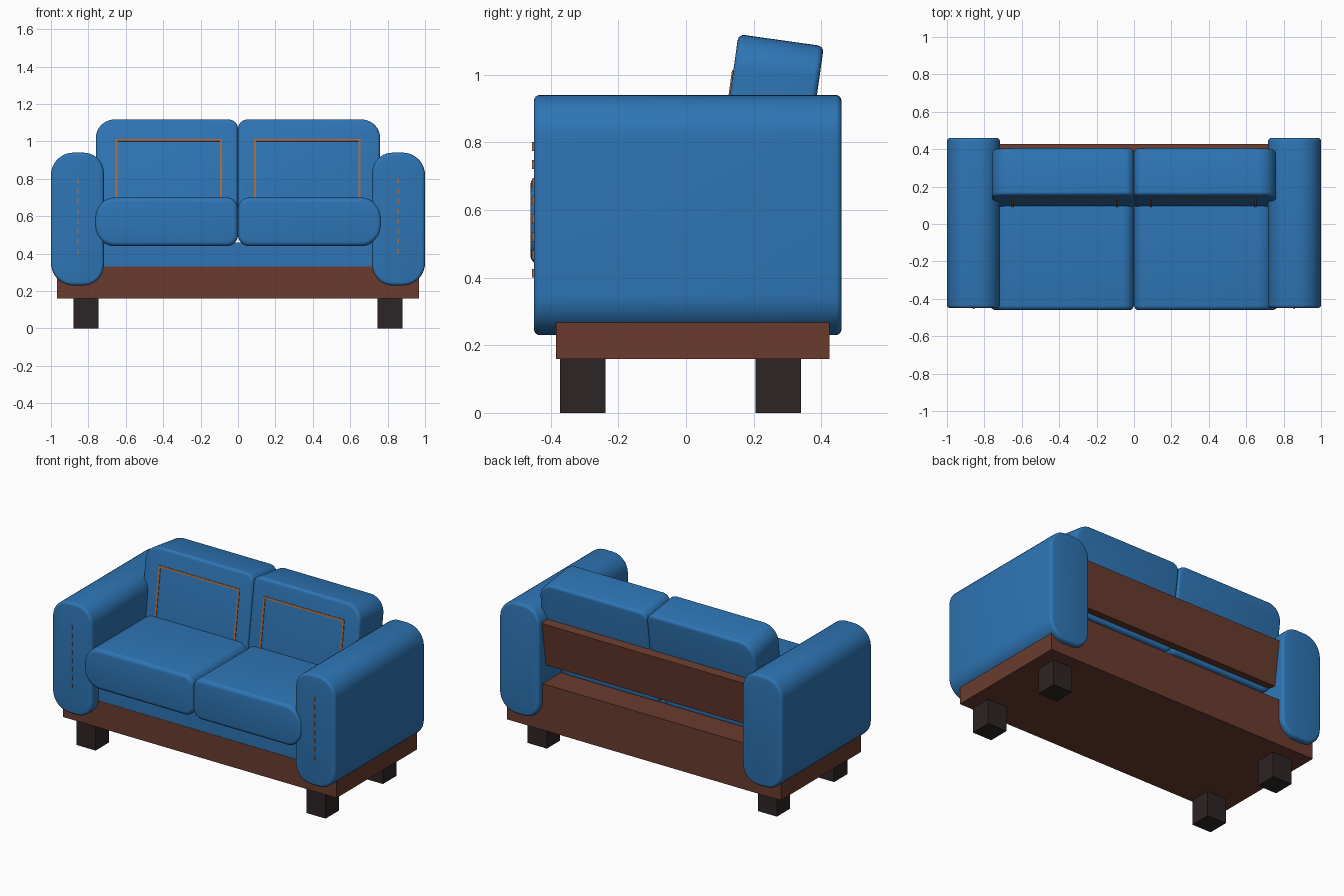
import bpy, bmesh, math
from mathutils import Matrix

if "Cube" in bpy.data.objects:
    bpy.data.objects.remove(bpy.data.objects["Cube"])


def material(name, rgb):
    m = bpy.data.materials.new(name)
    m.diffuse_color = (*rgb, 1)
    m.use_nodes = True
    m.node_tree.nodes["Principled BSDF"].inputs["Base Color"].default_value = m.diffuse_color
    return m


BLUE = material("blue_fabric", (0.027, 0.178, 0.46))
WOOD = material("brown_wood", (0.142, 0.044, 0.027))
DARK = material("dark_leg_wood", (0.027, 0.018, 0.018))
THREAD = material("orange_thread", (0.42, 0.15, 0.05))

# Frame shared by the leaning back parts: origin at the lower front edge of the back cushions
LEAN = Matrix.Translation((0, 0.0785, 0.575)) @ Matrix.Rotation(math.radians(-8), 4, 'X')


def finish(bm, name, mat, matrix=None, smooth=False):
    bmesh.ops.recalc_face_normals(bm, faces=bm.faces)
    me = bpy.data.meshes.new(name)
    bm.to_mesh(me)
    bm.free()
    me.materials.append(mat)
    ob = bpy.data.objects.new(name, me)
    bpy.context.collection.objects.link(ob)
    if matrix:
        ob.matrix_world = matrix
    if smooth:
        me.shade_smooth()
        me.set_sharp_from_angle(angle=math.radians(35))
    return ob


def add_box(bm, x, y, z):
    size = Matrix.Diagonal((x[1] - x[0], y[1] - y[0], z[1] - z[0], 1))
    mid = Matrix.Translation((sum(x) / 2, sum(y) / 2, sum(z) / 2))
    bmesh.ops.create_cube(bm, size=1, matrix=mid @ size)


def box(name, mat, x, y, z, matrix=None):
    bm = bmesh.new()
    add_box(bm, x, y, z)
    return finish(bm, name, mat, matrix)


def cushion(name, x, y, z, radii, edge, side, matrix=None):
    """Rounded xz outline (radii: inner low, outer low, outer top, inner top)
    extruded along y, with softened end rims; side = -1 mirrors it."""
    bm = bmesh.new()
    corners = [(x[0], z[0], 1, 1), (x[1], z[0], -1, 1), (x[1], z[1], -1, -1), (x[0], z[1], 1, -1)]
    outline = []
    for i, ((cx, cz, dx, dz), r) in enumerate(zip(corners, radii)):
        for k in range(11):
            a = math.pi + math.pi / 2 * (i + k / 10)
            outline.append((side * (cx + dx * r + r * math.cos(a)), cz + dz * r + r * math.sin(a)))
    face = bm.faces.new([bm.verts.new((px, y[0], pz)) for px, pz in outline])
    ext = bmesh.ops.extrude_face_region(bm, geom=[face], use_keep_orig=True)
    for v in ext["geom"]:
        if isinstance(v, bmesh.types.BMVert):
            v.co.y = y[1]
    bmesh.ops.recalc_face_normals(bm, faces=bm.faces)
    rims = [e for e in bm.edges if abs(e.verts[0].co.y - e.verts[1].co.y) < 1e-6]
    bmesh.ops.bevel(bm, geom=rims, offset=edge, segments=4, profile=0.5, affect='EDGES')
    return finish(bm, name, BLUE, matrix, smooth=True)


# Wooden base with raised rear rail, leaning back panel, fabric front under the seat
box("base", WOOD, (-0.967, 0.967), (-0.385, 0.425), (0.16, 0.33))
box("rear_rail", WOOD, (-0.73, 0.73), (0.24, 0.425), (0.33, 0.455))
box("back_panel", WOOD, (-0.73, 0.73), (0.25, 0.31), (0.028, 0.311), LEAN)
box("seat_support", BLUE, (-0.73, 0.73), (-0.383, 0.24), (0.33, 0.46))

for side, tag in ((-1, "left"), (1, "right")):
    # Arms and cushions
    cushion(tag + "_arm", (0.717, 1.0), (-0.45, 0.46), (0.23, 0.94), (0.11, 0.12, 0.12, 0.11), 0.018, side)
    cushion(tag + "_seat_cushion", (0.0, 0.767), (-0.46, 0.245), (0.44, 0.70), (0.06, 0.11, 0.11, 0.06), 0.025, side)
    cushion(tag + "_back_cushion", (0.0, 0.76), (0.0, 0.255), (0.0, 0.55), (0.04, 0.1, 0.1, 0.05), 0.018, side, LEAN)

    # Piping frame on the back cushion
    bm = bmesh.new()
    lo, hi, t, y = 0.085, 0.655, 0.012, (-0.004, 0.004)
    for xs, zs in (((lo, lo + t), (0.05, 0.44)), ((hi - t, hi), (0.05, 0.44)),
                   ((lo, hi), (0.43, 0.442)), ((lo, hi), (0.04, 0.052))):
        add_box(bm, sorted(side * v for v in xs), y, zs)
    finish(bm, tag + "_back_piping", THREAD, LEAN)

    # Dashed seam on the arm front
    bm = bmesh.new()
    for i in range(8):
        z = 0.40 + 0.0535 * i
        cx = side * 0.857
        add_box(bm, (cx - 0.003, cx + 0.003), (-0.455, -0.447), (z, z + 0.026))
    finish(bm, tag + "_arm_stitches", THREAD)

    # Legs
    for y0, end in ((-0.373, "front"), (0.205, "rear")):
        box(f"{tag}_{end}_leg", DARK, sorted((side * 0.745, side * 0.88)), (y0, y0 + 0.135), (0, 0.165))
